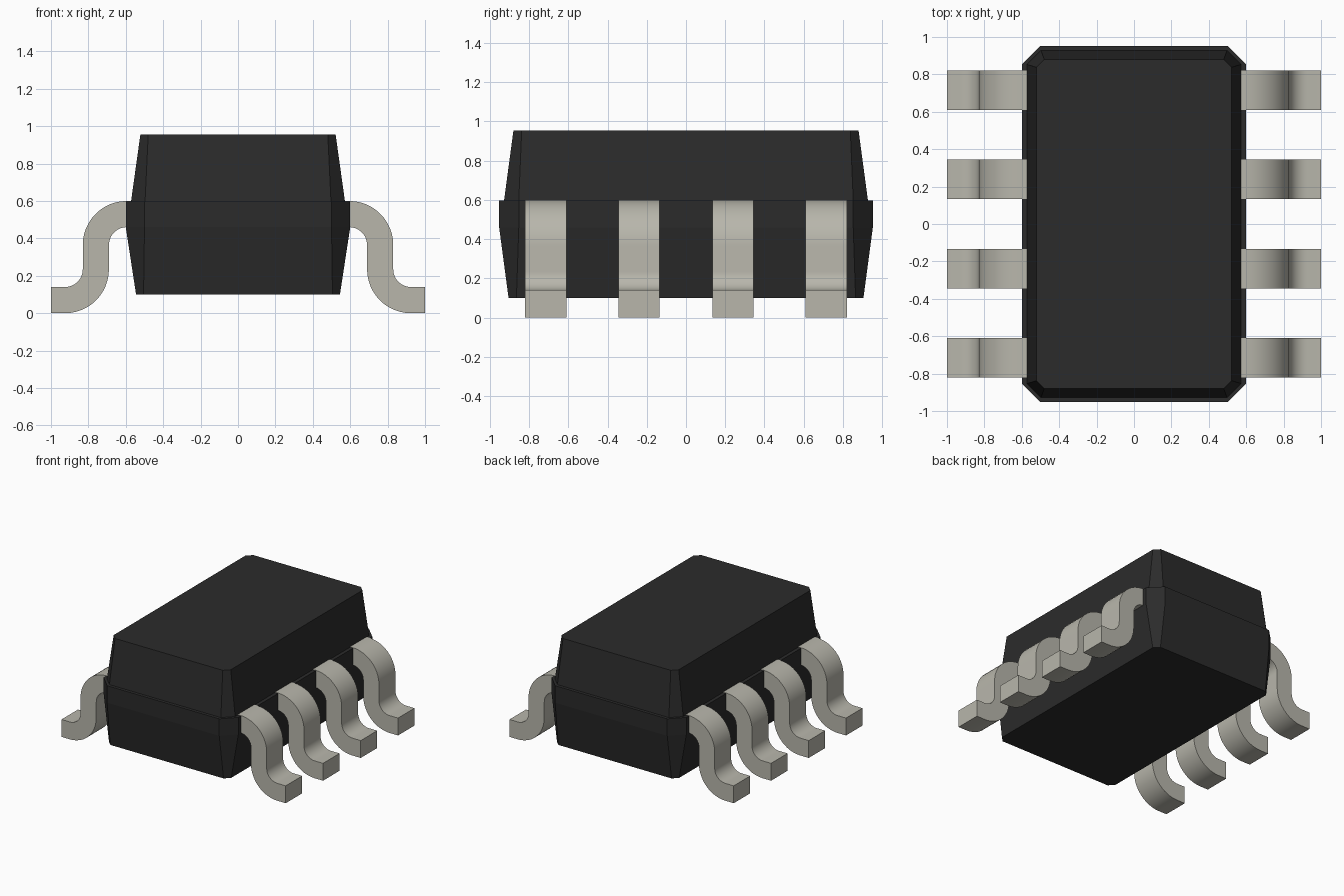
import bpy, bmesh, math

cube = bpy.data.objects.get("Cube")
if cube:
    bpy.data.objects.remove(cube, do_unlink=True)


def material(name, rgb):
    m = bpy.data.materials.new(name)
    m.diffuse_color = (*rgb, 1)
    m.use_nodes = True
    m.node_tree.nodes["Principled BSDF"].inputs["Base Color"].default_value = (*rgb, 1)
    return m


black = material("black plastic", (0.024, 0.024, 0.024))
metal = material("tinned metal", (0.48, 0.47, 0.41))


def finish(name, bm, mat):
    bmesh.ops.recalc_face_normals(bm, faces=bm.faces)
    mesh = bpy.data.meshes.new(name)
    bm.to_mesh(mesh)
    bm.free()
    mesh.materials.append(mat)
    ob = bpy.data.objects.new(name, mesh)
    bpy.context.collection.objects.link(ob)
    return ob


# Body: chamfered rectangles stacked as (half x, half y, chamfer, z)
def ring(bm, hx, hy, c, z):
    pts = []
    for sx, sy in ((1, 1), (-1, 1), (-1, -1), (1, -1)):
        pair = [(sx * hx, sy * (hy - c)), (sx * (hx - c), sy * hy)]
        pts += pair if sx * sy > 0 else pair[::-1]
    return [bm.verts.new((x, y, z)) for x, y in pts]


sections = [(0.545, 0.905, 0.04, 0.10), (0.60, 0.953, 0.10, 0.46),
            (0.60, 0.953, 0.10, 0.597), (0.572, 0.928, 0.075, 0.597),
            (0.522, 0.88, 0.042, 0.955)]
bm = bmesh.new()
rings = [ring(bm, *s) for s in sections]
for a, b in zip(rings, rings[1:]):
    for i in range(8):
        j = (i + 1) % 8
        bm.faces.new((a[i], a[j], b[j], b[i]))
bm.faces.new(rings[0])
bm.faces.new(rings[-1])
finish("body", bm, black)


# Lead: S-shaped strip, two quarter bends of opposite direction
def arc(cx, cz, r, start, end, n=12):
    angles = [math.radians(start + (end - start) * i / n) for i in range(n + 1)]
    return [(cx + r * math.cos(a), cz + r * math.sin(a)) for a in angles]


INNER, OUTER, WIDTH = 0.095, 0.235, 0.21
top = [(0.55, 0.60)] + arc(0.595, 0.365, OUTER, 90, 0) + arc(0.925, 0.235, INNER, 180, 270) + [(1.0, 0.14)]
under = [(0.55, 0.46)] + arc(0.595, 0.365, INNER, 90, 0) + arc(0.925, 0.235, OUTER, 180, 270) + [(1.0, 0.0)]


def lead(name, side, y):
    bm = bmesh.new()
    rows = []
    for (tx, tz), (ux, uz) in zip(top, under):
        rows.append([bm.verts.new((side * x, y + dy, z)) for x, z, dy in
                     ((tx, tz, -WIDTH / 2), (tx, tz, WIDTH / 2),
                      (ux, uz, WIDTH / 2), (ux, uz, -WIDTH / 2))])
    for a, b in zip(rows, rows[1:]):
        for i in range(4):
            j = (i + 1) % 4
            bm.faces.new((a[i], a[j], b[j], b[i]))
    bm.faces.new(rows[0])
    bm.faces.new(rows[-1])
    ob = finish(name, bm, metal)
    bpy.ops.object.select_all(action='DESELECT')
    ob.select_set(True)
    bpy.context.view_layer.objects.active = ob
    bpy.ops.object.shade_smooth_by_angle(angle=math.radians(30))


for side, label in ((1, "left"), (-1, "right")):
    for i, y in enumerate((-0.715, -0.24, 0.24, 0.715)):
        lead(f"{label}_lead_{i + 1}", side, y)
